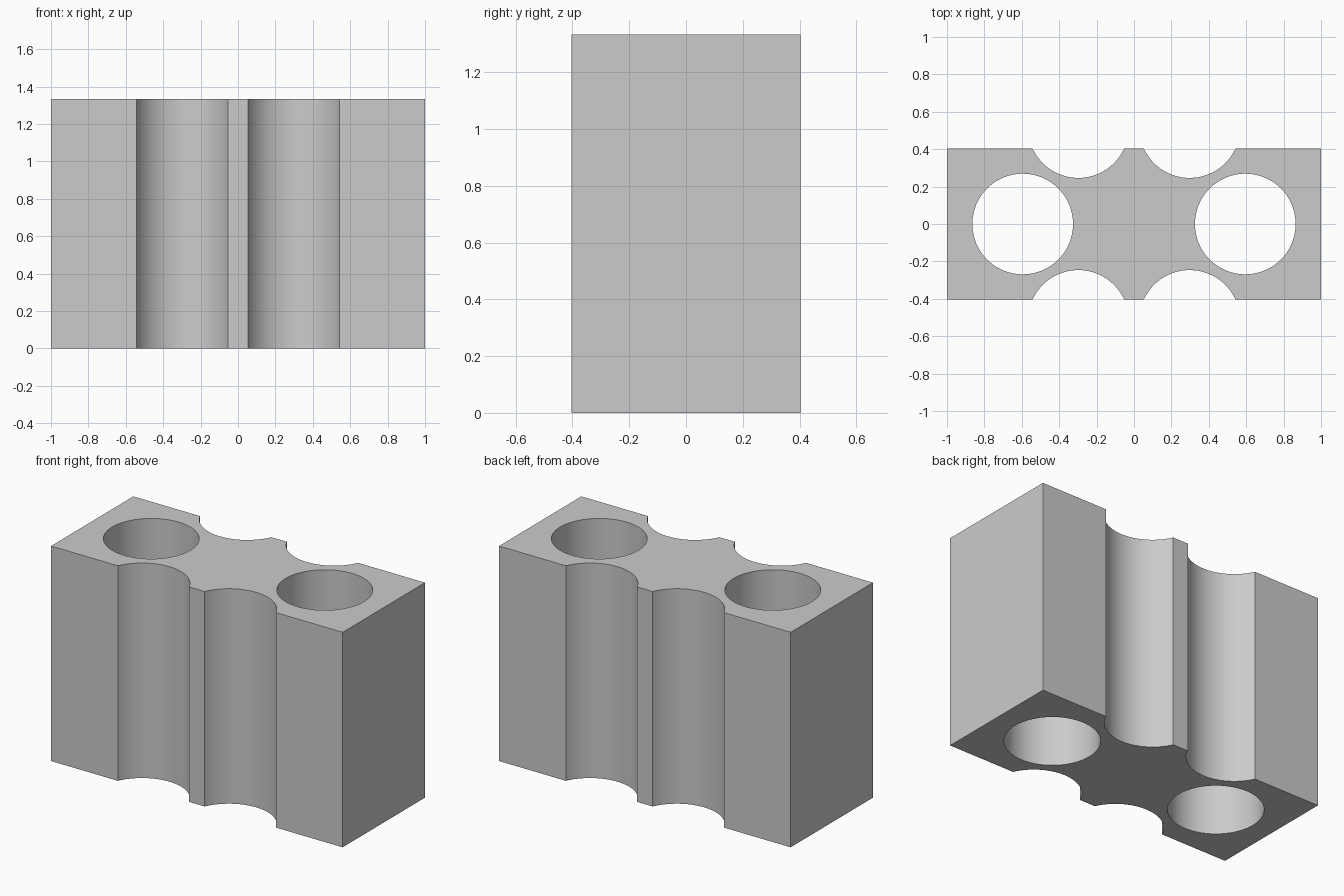
import bpy
import math

WIDTH, DEPTH, HEIGHT = 2.0, 0.806, 1.333
RADIUS = 0.269
SPACING = 0.595                              # distance between bore centres
ROW = SPACING * math.sin(math.radians(60))   # triangular packing row offset

cube = bpy.data.objects.get("Cube")
if cube:
    bpy.data.objects.remove(cube, do_unlink=True)

# Single grey material
grey = bpy.data.materials.new("plain grey")
grey.use_nodes = True
colour = (0.6, 0.6, 0.6, 1.0)
grey.diffuse_color = colour
grey.node_tree.nodes["Principled BSDF"].inputs["Base Color"].default_value = colour

# Rectangular block
bpy.ops.mesh.primitive_cube_add(size=1, location=(0, 0, HEIGHT / 2))
block = bpy.context.object
block.name = "holder_block"
block.scale = (WIDTH, DEPTH, HEIGHT)
bpy.ops.object.transform_apply(location=True, rotation=False, scale=True)
block.data.materials.append(grey)


def cut_bore(x, y):
    """Cut a vertical round channel through the block."""
    bpy.ops.mesh.primitive_cylinder_add(
        vertices=96, radius=RADIUS, depth=HEIGHT * 1.5,
        location=(x, y, HEIGHT / 2))
    cutter = bpy.context.object
    cutter.name = "bore_cutter"
    cutter.hide_render = True
    cutter.data.materials.append(grey)
    bpy.ops.object.select_all(action='DESELECT')
    block.select_set(True)
    bpy.context.view_layer.objects.active = block
    cut = block.modifiers.new("bore", 'BOOLEAN')
    cut.operation = 'DIFFERENCE'
    cut.solver = 'EXACT'
    cut.object = cutter
    bpy.ops.object.modifier_apply(modifier=cut.name)
    bpy.data.objects.remove(cutter, do_unlink=True)


# Through holes on the centre line, open grooves on front and back
for side in (-1, 1):
    cut_bore(side * SPACING, 0)
    for face in (-1, 1):
        cut_bore(side * SPACING / 2, face * ROW)

# Smooth channel walls, crisp block edges
bpy.ops.object.select_all(action='DESELECT')
block.select_set(True)
bpy.context.view_layer.objects.active = block
bpy.ops.object.shade_smooth_by_angle(angle=math.radians(30))
